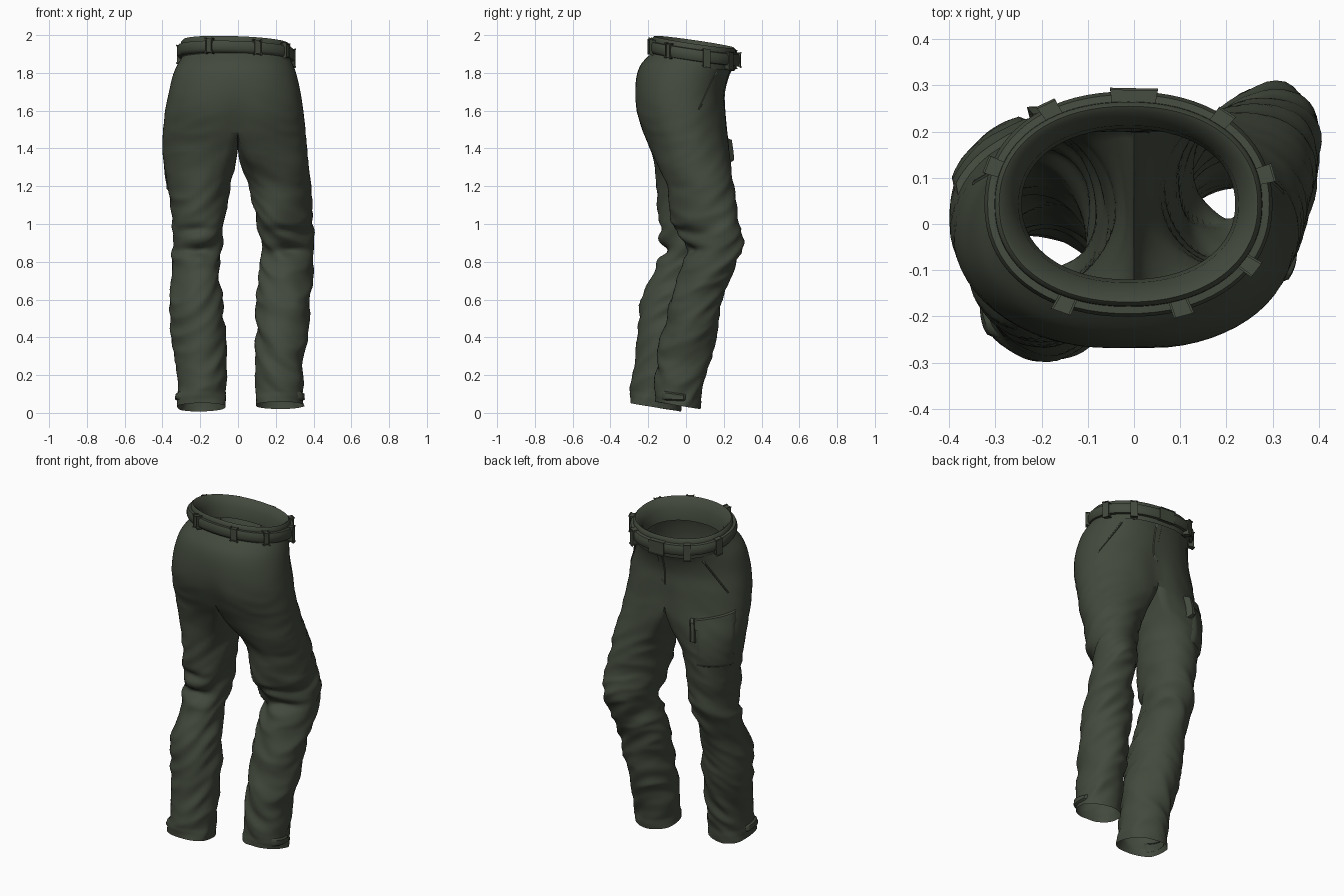
import bpy, bmesh, math
from mathutils import Vector, noise
from mathutils.bvhtree import BVHTree

cube = bpy.data.objects.get("Cube")
if cube:
    bpy.data.objects.remove(cube, do_unlink=True)

mat = bpy.data.materials.new("dark olive cloth")
mat.use_nodes = True
OLIVE = (0.055, 0.067, 0.046, 1)
mat.diffuse_color = OLIVE
bsdf = mat.node_tree.nodes["Principled BSDF"]
bsdf.inputs["Base Color"].default_value = OLIVE
bsdf.inputs["Roughness"].default_value = 0.9


def finish(name, bm, angle=60):
    bmesh.ops.recalc_face_normals(bm, faces=bm.faces)
    me = bpy.data.meshes.new(name)
    bm.to_mesh(me)
    bm.free()
    me.materials.append(mat)
    ob = bpy.data.objects.new(name, me)
    bpy.context.collection.objects.link(ob)
    bpy.ops.object.select_all(action='DESELECT')
    ob.select_set(True)
    bpy.context.view_layer.objects.active = ob
    bpy.ops.object.shade_smooth_by_angle(angle=math.radians(angle))


def smooth(t):
    t = max(0.0, min(1.0, t))
    return t * t * (3 - 2 * t)


def boxy(v):
    return math.copysign(abs(v) ** .92, v)


def station(table, z):
    """Smooth interpolation of rows (z, a, b, c, d), z descending."""
    z = max(table[-1][0], min(table[0][0], z))
    k = next(i for i in range(len(table) - 1) if z >= table[i + 1][0])
    p, q = table[k], table[k + 1]
    o, r = table[max(k - 1, 0)], table[min(k + 2, len(table) - 1)]
    h = q[0] - p[0]
    t = (z - p[0]) / h
    out = []
    for i in range(1, 5):
        m0 = (q[i] - o[i]) / (q[0] - o[0]) * h
        m1 = (r[i] - p[i]) / (r[0] - p[0]) * h
        out.append((2*t**3 - 3*t*t + 1) * p[i] + (t**3 - 2*t*t + t) * m0
                   + (3*t*t - 2*t**3) * q[i] + (t**3 - t*t) * m1)
    return out


# Hip rows: height, right x, left x, back y, front y
HIPS = [(1.88, -.298, .274, -.175, .256), (1.8, -.338, .305, -.245, .222), (1.7, -.365, .33, -.272, .205),
        (1.6, -.385, .345, -.268, .215), (1.5, -.395, .355, -.24, .225), (1.4, -.398, .365, -.20, .235),
        (1.2, -.385, .375, -.14, .24)]
# Leg rows: height, inner x, outer x, back y, front y
LEGS = {
    1: [(1.5, 0, .355, -.23, .235), (1.4, .015, .367, -.185, .24), (1.2, .06, .385, -.10, .255),
        (1.0, .10, .395, -.075, .28), (.9, .12, .395, -.02, .298), (.8, .125, .395, -.015, .265),
        (.6, .10, .385, -.08, .19), (.4, .095, .365, -.135, .155), (.2, .095, .345, -.16, .11),
        (.04, .10, .35, -.165, .065)],
    -1: [(1.5, 0, -.395, -.23, .235), (1.4, -.02, -.40, -.19, .24), (1.2, -.04, -.37, -.155, .22),
         (1.0, -.075, -.345, -.15, .20), (.9, -.075, -.35, -.135, .185), (.8, -.10, -.34, -.145, .15),
         (.6, -.085, -.36, -.235, .08), (.4, -.065, -.35, -.255, .045), (.2, -.065, -.32, -.28, 0),
         (.03, -.07, -.325, -.30, -.035)]}
CROTCH, OUTER, INNER = 1.5, 32, 16


def hip_point(z, a):
    x0, x1, y0, y1 = station(HIPS, z)
    c, s = math.cos(a), math.sin(a)
    x = (x1 if c > 0 else -x0) * boxy(c)
    y = (y0 + y1) / 2 + (y1 - y0) / 2 * boxy(s)
    low = smooth((1.78 - z) / .28)
    y -= math.copysign(1, s) * low * .02 * math.exp(-(x / .07) ** 2)
    tilt = -.145 * (y - .045) * smooth((z - 1.6) / .28)
    return Vector((x, y, z + tilt))


def folds(p, side):
    """Diagonal cloth creases, strongest at the knees."""
    knee = math.exp(-((p.z - .88) / .16) ** 2)
    shin = smooth((1.0 - p.z) / .3)
    amount = .007 + .011 * knee + .006 * shin
    q = Vector((p.x * 4, p.y * 4 + side * 3, p.z * 10 + p.x * 6 * side - p.y * 5))
    ridge = .55 - 2 * abs(noise.noise(q))
    fine = noise.noise(q * 2.1 + Vector((5, 1, 2)))
    return amount * (ridge + .4 * fine) * smooth((1.8 - p.z) / .25)


def knee_pinch(z, s):
    """Deep creases behind the bent knee."""
    back = max(0, -s) ** 4
    return back * (.05 * math.exp(-((z - .86) / .03) ** 2) + .02 * math.exp(-((z - .97) / .025) ** 2))


def skew(z, side):
    """How far the leg section leans towards its outer front."""
    return .08 if side < 0 else .35 * math.exp(-((z - .92) / .25) ** 2)


# Trousers body: hip shell that splits into two legs at the crotch
bm = bmesh.new()
N = 2 * OUTER
prev = None
for k in range(25):
    z = 1.88 - (1.88 - CROTCH) * k / 24
    ring = []
    for i in range(N):
        a = math.pi / 2 - math.tau * i / N
        p = hip_point(z, a)
        n = Vector((math.cos(a), math.sin(a), 0))
        ring.append(bm.verts.new(p + n * folds(p, 1 if n.x > 0 else -1) * .5 * min(1, abs(n.x) * 3)))
    if prev:
        for i in range(N):
            bm.faces.new((prev[i], prev[(i + 1) % N], ring[(i + 1) % N], ring[i]))
    prev = ring


def seam_point(z, j):
    t = j / INNER
    p = hip_point(z, -math.pi / 2).lerp(hip_point(z, math.pi / 2), t)
    p.z -= .05 * math.sin(math.pi * t)
    return p


seam = [bm.verts.new(seam_point(CROTCH, j)) for j in range(1, INNER)]
for side, table in LEGS.items():
    ring0 = [prev[(side * i) % N] for i in range(OUTER + 1)] + seam
    count, rows = len(ring0), 120
    bottom = table[-1][0]
    for k in range(1, rows + 1):
        z = CROTCH + (bottom - CROTCH) * k / rows
        xi, xo, y0, y1 = station(table, z)
        w = smooth((CROTCH - z) / .32)
        hem = smooth((.2 - z) / .15)
        ring = []
        for i in range(count):
            if i <= OUTER:
                a = math.radians(125 - 250 * i / OUTER)
                hip_angle = math.pi / 2 - side * math.pi * i / OUTER
                d = hip_point(z, hip_angle)
                fold_fade = .5 * min(1, abs(math.cos(hip_angle)) * 3)
            else:
                a = math.radians(-125 - 110 * (i - OUTER) / INNER)
                d = seam_point(z, i - OUTER)
                fold_fade = 0
            c, s = math.cos(a), math.sin(a)
            y = (y0 + y1) / 2 + (y1 - y0) / 2 * math.sin(a + skew(z, side))
            e = Vector(((xi + xo) / 2 + (xo - xi) / 2 * c, y, z - .17 * hem * (y - (y0 + y1) / 2)))
            p = d.lerp(e, w)
            out = Vector((c * side, s, 0))
            push = folds(p, side) * (fold_fade * (1 - w) + w) + (.003 if z < .085 else 0)
            ring.append(bm.verts.new(p + out * (push - knee_pinch(z, s))))
        for i in range(count):
            j = (i + 1) % count
            bm.faces.new((ring0[i], ring0[j], ring[j], ring[i]))
        ring0 = ring
bmesh.ops.recalc_face_normals(bm, faces=bm.faces)
bm.normal_update()
tree = BVHTree.FromBMesh(bm)
finish("trousers_body", bm, 75)


# Waistband, belt and inner facing: one profile swept around the waist
def waist_point(a, r, z):
    x = -.012 + (.283 + r) * boxy(math.cos(a))
    y = .043 + (.215 + r) * boxy(math.sin(a))
    return Vector((x, y, z - .145 * (y - .045) - .035 * x))


PROFILE = [(.002, 1.845), (.006, 1.872), (.022, 1.875), (.029, 1.89), (.029, 1.918), (.022, 1.934),
           (.007, 1.936), (.006, 1.953), (-.003, 1.963), (-.014, 1.956), (-.045, 1.91), (-.052, 1.84)]
bm = bmesh.new()
rings = [[bm.verts.new(waist_point(math.tau * i / 72, r, z)) for r, z in PROFILE] for i in range(72)]
for i, ring in enumerate(rings):
    nxt = rings[(i + 1) % 72]
    for j in range(len(PROFILE) - 1):
        bm.faces.new((ring[j], nxt[j], nxt[j + 1], ring[j + 1]))
finish("waistband_and_belt", bm, 50)


# Belt loops and front closure tab
def strap(name, deg, half_width, z0, z1, depth=.036):
    bm = bmesh.new()
    bmesh.ops.create_cube(bm, size=1)
    for v in bm.verts:
        a = math.radians(deg) + v.co.x * 2 * half_width / .28
        v.co = waist_point(a, depth if v.co.y > 0 else .0, z1 if v.co.z > 0 else z0)
    bmesh.ops.bevel(bm, geom=bm.edges[:], offset=.005, segments=2, affect='EDGES')
    finish(name, bm, 40)


for n, deg in enumerate((50, 122, 162, 245, 290, 328, 14)):
    strap(f"belt_loop_{n + 1}", deg, .016, 1.852 if deg < 180 else 1.87, 1.942)
strap("front_closure_tab", 88, .035, 1.868, 1.94, .033)


# Raised cloth pieces laid on the body along a viewing direction
def patch(name, corners, toward, height, nu=12, nv=12):
    d = Vector(toward).normalized()
    a, b, c, e = (Vector(p) for p in corners)
    bm = bmesh.new()
    grid = []
    for i in range(nu + 1):
        row = []
        for j in range(nv + 1):
            p = a.lerp(b, i / nu).lerp(e.lerp(c, i / nu), j / nv)
            hit, normal, _, _ = tree.ray_cast(p + d * 2, -d)
            edge = i in (0, nu) or j in (0, nv)
            if hit:
                if normal.dot(d) < 0:
                    normal = -normal
                hit = hit + (normal * .4 + d * .6) * (-.004 if edge else height)
            row.append(bm.verts.new(hit) if hit else None)
        grid.append(row)
    for i in range(nu):
        for j in range(nv):
            q = (grid[i][j], grid[i + 1][j], grid[i + 1][j + 1], grid[i][j + 1])
            if all(q):
                bm.faces.new(q)
    finish(name, bm, 45)


# Cargo pocket with flap and zip pull on the right thigh
R, D = Vector((-.707, -.707, 0)), (-1, 1, 0)


def thigh(s, z):
    return R * s + Vector((0, 0, z))


patch("cargo_pocket", [thigh(.0, 1.18), thigh(.22, 1.17), thigh(.22, 1.47), thigh(.0, 1.42)], D, .010, 16, 20)
patch("cargo_pocket_flap", [thigh(-.03, 1.385), thigh(.23, 1.43), thigh(.23, 1.51), thigh(-.03, 1.45)], D, .015)
patch("cargo_zip_pull", [thigh(-.03, 1.32), thigh(.0, 1.32), thigh(.0, 1.46), thigh(-.03, 1.46)], D, .033, 4, 8)

# Slanted hip pockets, fly and ankle tabs
for side, label in ((1, "left"), (-1, "right")):
    patch(f"{label}_hip_pocket_welt",
          [(side * x, y, z) for x, y, z in ((.32, .07, 1.6), (.33, .055, 1.6), (.22, .155, 1.81), (.21, .17, 1.81))],
          (side, .8, 0), .004, 3, 16)
patch("fly_flap", [(-.005, 0, 1.6), (.03, 0, 1.63), (.045, 0, 1.83), (-.005, 0, 1.83)], (0, 1, 0), .005, 6, 14)
patch("left_ankle_tab", [(0, -.13, .065), (0, 0, .06), (0, 0, .10), (0, -.13, .12)], (1, 0, 0), .012, 10, 5)
patch("right_ankle_tab", [(0, -.25, .07), (0, -.12, .06), (0, -.12, .10), (0, -.25, .12)], (-1, 0, 0), .010, 10, 5)
